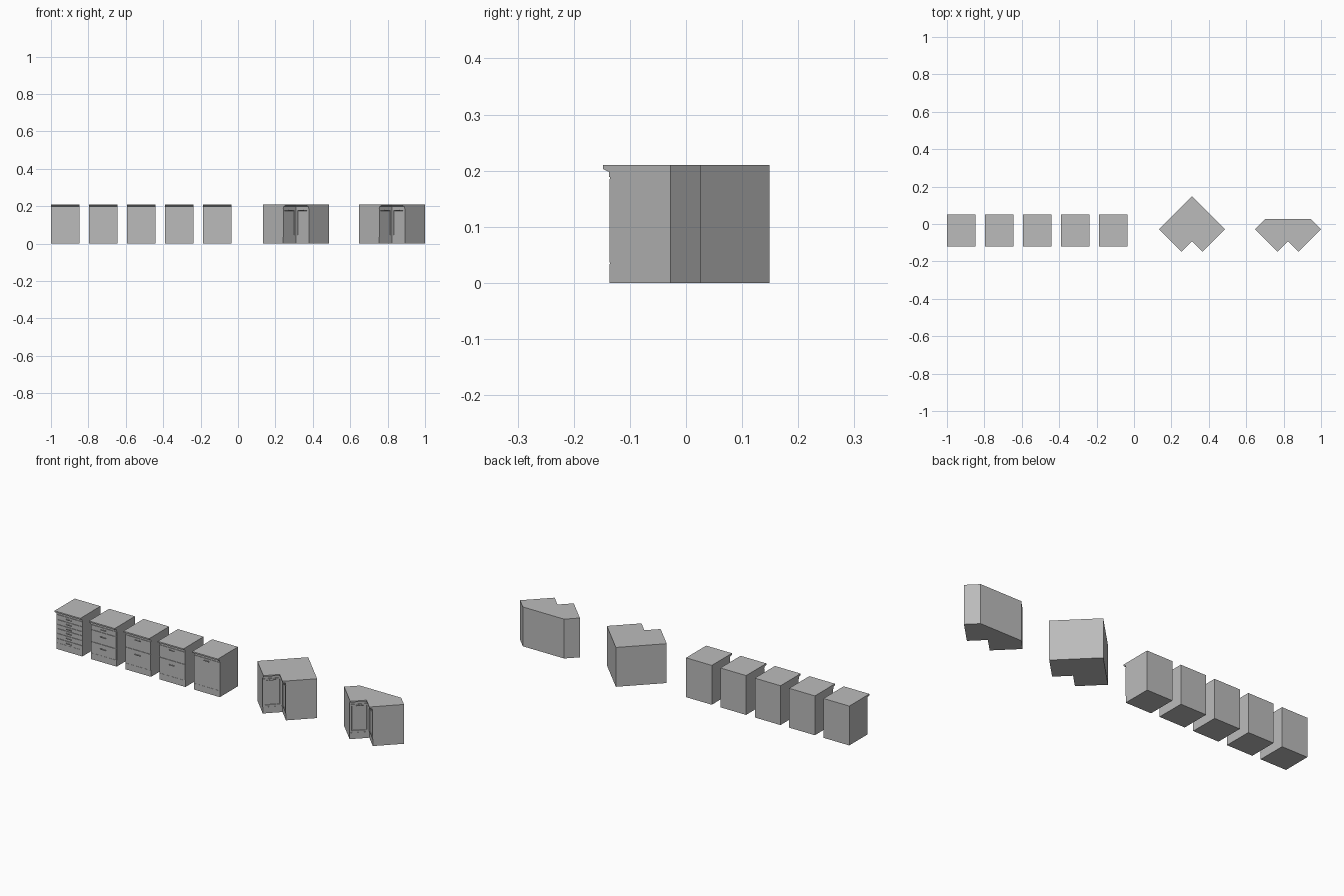
import bpy, bmesh
from math import radians, sqrt
from mathutils import Matrix, Vector

cube = bpy.data.objects.get("Cube")
if cube:
    bpy.data.objects.remove(cube, do_unlink=True)

grey = bpy.data.materials.new("cabinet grey")
grey.use_nodes = True
grey.diffuse_color = (0.5, 0.5, 0.5, 1)
grey.node_tree.nodes["Principled BSDF"].inputs["Base Color"].default_value = (0.5, 0.5, 0.5, 1)

HEIGHT, TOP_Z, DEPTH, OVERHANG = 0.21, 0.198, 0.17, 0.018
BODY = DEPTH - OVERHANG
WIDTH, ARM = 0.152, 0.25
PLINTH, RAIL = 0.035, 0.187


def finish(name, bm):
    bmesh.ops.recalc_face_normals(bm, faces=bm.faces)
    mesh = bpy.data.meshes.new(name)
    bm.to_mesh(mesh)
    bm.free()
    mesh.materials.append(grey)
    obj = bpy.data.objects.new(name, mesh)
    bpy.context.collection.objects.link(obj)
    return obj


def loft(name, plan, levels, place):
    """Stack plan outlines of given depth at given heights."""
    bm = bmesh.new()
    rings = [[bm.verts.new(place @ Vector((x, y, z))) for x, y in plan(d)] for z, d in levels]
    bm.faces.new(rings[0])
    bm.faces.new(rings[-1])
    n = len(rings[0])
    for low, high in zip(rings, rings[1:]):
        for i in range(n):
            j = (i + 1) % n
            bm.faces.new((low[i], low[j], high[j], high[i]))
    finish(name, bm)


def add_box(bm, lo, hi, place):
    lo, hi = Vector(lo), Vector(hi)
    m = place @ Matrix.Translation((lo + hi) / 2) @ Matrix.Diagonal((*(hi - lo), 1))
    return bmesh.ops.create_cube(bm, size=1, matrix=m)["verts"]


def box(name, lo, hi, place):
    bm = bmesh.new()
    add_box(bm, lo, hi, place)
    finish(name, bm)


def panel(name, x0, x1, z0, z1, place, framed=False):
    """Front standing proud of y = 0, optionally with a recessed field."""
    bm = bmesh.new()
    add_box(bm, (x0, -0.003, z0), (x1, 0, z1), place)
    if framed:
        out = (place.to_3x3() @ Vector((0, -1, 0))).normalized()
        bm.normal_update()
        front = [f for f in bm.faces if f.normal.dot(out) > 0.9]
        bmesh.ops.inset_region(bm, faces=front, thickness=0.012)
        bmesh.ops.inset_region(bm, faces=front, thickness=0.002, depth=-0.002)
    finish(name, bm)


def handle(name, x, z, place):
    bm = bmesh.new()
    add_box(bm, (x - 0.016, -0.009, z - 0.002), (x + 0.016, -0.006, z + 0.002), place)
    for s in (-0.012, 0.012):
        add_box(bm, (x + s - 0.0015, -0.007, z - 0.0015), (x + s + 0.0015, -0.003, z + 0.0015), place)
    finish(name, bm)


def carcass_and_worktop(name, plan, place):
    loft(name + "_body", plan, [(0, BODY), (TOP_Z, BODY)], place)
    loft(name + "_worktop", plan,
         [(TOP_Z, BODY + 0.003), (0.203, DEPTH), (HEIGHT, DEPTH)], place)


def fronts(name, x0, x1, splits, place, framed=False):
    """Top rail, plinth and the stack of drawers or doors between them."""
    gap = 0.0015
    box(name + "_top_rail", (x0, -0.003, RAIL + gap), (x1, 0, TOP_Z), place)
    box(name + "_plinth", (x0, -0.001, 0), (x1, 0, PLINTH - gap), place)
    edges = [RAIL, *splits, PLINTH]
    for i, (high, low) in enumerate(zip(edges, edges[1:]), 1):
        panel(f"{name}_front_{i}", x0 + gap, x1 - gap, low + gap, high - gap, place, framed)
        drop = min(0.012 if not framed else 0.008, (high - low) / 2)
        if i > 1 and high - low > 0.05:
            drop = 0.024
        handle(f"{name}_handle_{i}", (x0 + x1) / 2, high - drop, place)


# Straight base units
def straight_plan(d):
    h = WIDTH / 2
    return [(-h, 0), (-h, -d), (h, -d), (h, 0)]


layouts = {
    "six_drawer_unit": [0.160, 0.134, 0.112, 0.086, 0.059],
    "three_drawer_unit": [0.160, 0.096],
    "two_drawer_unit_left": [0.121],
    "two_drawer_unit_right": [0.121],
    "door_unit": [],
}
for k, (name, splits) in enumerate(layouts.items()):
    back = Matrix.Translation((-1 + WIDTH / 2 + k * 0.203, 0.051, 0))
    carcass_and_worktop(name, straight_plan, back)
    fronts(name, -WIDTH / 2, WIDTH / 2, splits, back @ Matrix.Translation((0, -BODY, 0)))


# Corner base units: an L plan turned by 45 degrees, back corner at the origin
def corner_plan(cut):
    def plan(d):
        back = [(cut, 0), (0, -cut)] if cut else [(0, 0)]
        return back + [(0, -ARM), (d, -ARM), (d, -d), (ARM, -d), (ARM, 0)]
    return plan


turn = Matrix.Rotation(radians(-45), 4, "Z")
for name, x, cut in (("corner_unit", 0.31, 0), ("clipped_corner_unit", 0.823, 0.122 * sqrt(2))):
    base = Matrix.Translation((x, 0.149, 0)) @ turn
    carcass_and_worktop(name, corner_plan(cut), base)
    right = base @ Matrix.Translation((0, -BODY, 0))
    left = base @ Matrix.Translation((BODY, 0, 0)) @ Matrix.Rotation(radians(90), 4, "Z")
    fronts(name + "_right", BODY + 0.004, ARM, [], right, True)
    fronts(name + "_left", -ARM, -BODY - 0.004, [], left, True)
